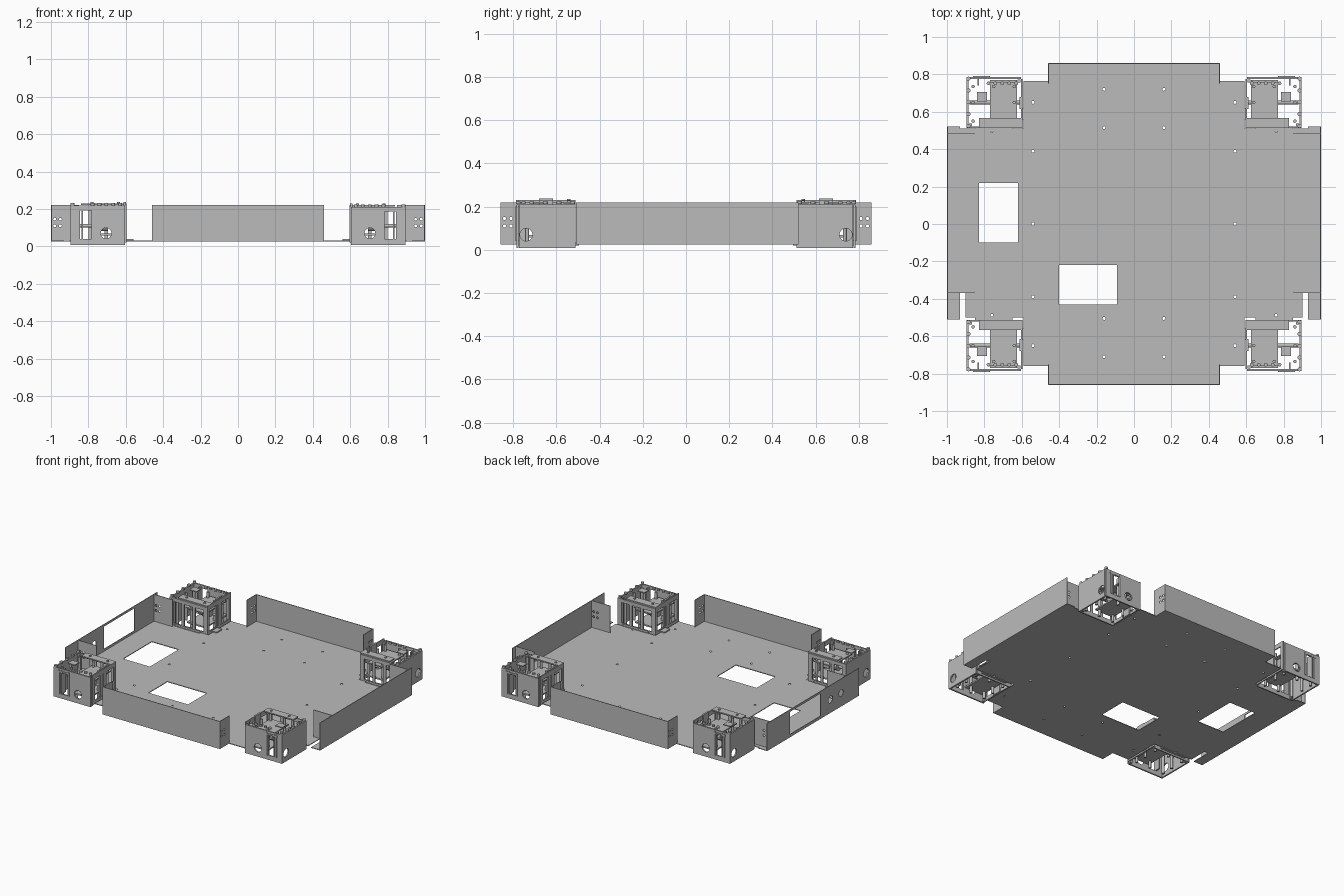
import bpy, bmesh, math
from mathutils import Matrix, Vector

cube = bpy.data.objects.get("Cube")
if cube:
    bpy.data.objects.remove(cube, do_unlink=True)

grey = bpy.data.materials.new("sheet_metal_grey")
grey.use_nodes = True
grey.diffuse_color = (0.5, 0.5, 0.5, 1)
grey.node_tree.nodes["Principled BSDF"].inputs["Base Color"].default_value = (0.5, 0.5, 0.5, 1)

T = 0.005          # sheet thickness
FLOOR = 0.025      # underside of the chassis floor
TOP = 0.22         # top of the chassis walls


def finish(bm, name):
    bmesh.ops.recalc_face_normals(bm, faces=bm.faces)
    mesh = bpy.data.meshes.new(name)
    bm.to_mesh(mesh)
    bm.free()
    mesh.materials.append(grey)
    obj = bpy.data.objects.new(name, mesh)
    bpy.context.collection.objects.link(obj)
    return obj


def add_box(bm, x, y, z):
    size = [abs(r[1] - r[0]) for r in (x, y, z)]
    mid = [(r[0] + r[1]) / 2 for r in (x, y, z)]
    bmesh.ops.create_cube(bm, size=1, matrix=Matrix.Translation(mid) @ Matrix.Diagonal((*size, 1)))


def add_rod(bm, centre, radius, length, axis="z", sides=12):
    turn = {"x": Matrix.Rotation(math.pi / 2, 4, "Y"),
            "y": Matrix.Rotation(math.pi / 2, 4, "X"), "z": Matrix()}[axis]
    bmesh.ops.create_cone(bm, cap_ends=True, segments=sides, radius1=radius, radius2=radius,
                          depth=length, matrix=Matrix.Translation(centre) @ turn)


def build(name, boxes=(), rods=()):
    bm = bmesh.new()
    for b in boxes:
        add_box(bm, *b)
    for r in rods:
        add_rod(bm, *r)
    return finish(bm, name)


def cut(obj, boxes=(), rods=()):
    cutter = build("cutter", boxes, rods)
    cutter.hide_render = True
    mod = obj.modifiers.new("cut", "BOOLEAN")
    mod.operation, mod.solver, mod.object = "DIFFERENCE", "EXACT", cutter
    bpy.context.view_layer.objects.active = obj
    bpy.ops.object.modifier_apply(modifier=mod.name)
    bpy.data.objects.remove(cutter, do_unlink=True)


# Chassis floor: mirrored half outline, extruded
half = [(.46, -.86), (.46, -.76), (.59, -.76), (.59, -.5), (.9, -.5), (.9, -.37), (.93, -.37),
        (.93, -.51), (1, -.51), (1, .52), (.93, .52), (.93, .51), (.59, .51), (.59, .765),
        (.46, .765), (.46, .86)]
outline = half + [(-x, y) for x, y in reversed(half)]
bm = bmesh.new()
face = bm.faces.new([bm.verts.new((x, y, FLOOR)) for x, y in outline])
ext = bmesh.ops.extrude_face_region(bm, geom=[face])
bmesh.ops.translate(bm, vec=(0, 0, T), verts=[v for v in ext["geom"] if isinstance(v, bmesh.types.BMVert)])
floor = finish(bm, "chassis_floor")

# Floor openings and screw holes
spots = [(s * .54, y) for s in (-1, 1) for y in (-.65, -.39, 0, .39, .65)]
spots += [(s * .16, y) for s in (-1, 1) for y in (-.71, -.505, .515, .72)]
spots += [(s * .76, y) for s in (-1, 1) for y in (-.488, .498)]
cut(floor, [((-.83, -.62), (-.1, .22), (0, .1)), ((-.4, -.09), (-.43, -.22), (0, .1))],
    [((x, y, FLOOR), .008, .1) for x, y in spots])

# Front and back walls with end flanges
for s, side in ((-1, "front"), (1, "back")):
    build(side + "_wall", [((-.46, .46), (s * .86, s * (.86 - T)), (FLOOR, TOP))])
    for e, end in ((-1, "right"), (1, "left")):
        flange = build(f"{side}_{end}_flange",
                       [((e * .46, e * (.46 - T)), (s * .856, s * .75), (FLOOR, TOP))])
        cut(flange, (), [((e * .46, s * y, z), .008, .05, "x") for y in (.81, .84) for z in (.11, .145)])

# Side walls with end flanges
for s, side in ((-1, "right"), (1, "left")):
    wall = build(side + "_wall", [((s, s * (1 - T)), (-.51, .52), (FLOOR, TOP))])
    if s < 0:
        cut(wall, [((-1.1, -.9), (-.08, .265), (.045, .205))],
            [((-1, y, .12), .025, .1, "x", 20) for y in (-.19, -.31)])
    for y, end in ((-.37, "front"), (.485, "back")):
        flange = build(f"{side}_{end}_side_flange",
                       [((s * .997, s * .85), (y, y - T if y > 0 else y + T), (FLOOR, TOP))])
        cut(flange, (), [((s * x, y, z), .008, .05, "y") for x in (.95, .98) for z in (.11, .145)])


def drive_unit(sx, sy, label):
    """Open corner housing; coordinates given for the +x +y corner."""
    lift = .008 if sx < 0 else 0

    def box(x, y, z):
        return ([sx * v for v in x], [sy * v for v in y], [v + lift * (v > .1) for v in z])

    def rod(c, r, l, axis="z", sides=12):
        return ((sx * c[0], sy * c[1], c[2] + lift * (c[2] > .2)), r, l, axis, sides)

    def part(name, boxes=(), rods=(), cuts=(), holes=()):
        obj = build(f"{label}_{name}", [box(*b) for b in boxes], [rod(*r) for r in rods])
        if cuts or holes:
            cut(obj, [box(*b) for b in cuts], [rod(*r) for r in holes])

    # outer plates, each with a round port; one has a tall slot
    part("outer_end_plate", [((.605, .895), (.775, .785), (.008, .21))],
         cuts=[((.78, .845), (.7, .9), (.04, .195))],
         holes=[((.705, .78, .07), .029, .1, "y", 24)])
    part("outer_side_plate", [((.885, .895), (.512, .774), (.008, .21))],
         holes=[((.89, .74, .07), .029, .1, "x", 24)])
    # slot surround and latch bars
    part("slot_trim", [((.772, .782), (.78, .79), (.04, .2)), ((.845, .855), (.78, .79), (.04, .2)),
                       ((.77, .86), (.78, .79), (.185, .195)), ((.83, .838), (.74, .79), (.04, .2))])
    # open inner frames
    part("inner_side_frame", [((.597, .605), (.512, .775), (.02, .222))],
         cuts=[((.5, .7), (.535, .63), (.045, .19)), ((.5, .7), (.655, .75), (.045, .19))])
    part("inner_end_frame", [((.606, .884), (.512, .52), (.008, .21))],
         cuts=[((a, a + .065), (.4, .6), (.04, .185)) for a in (.63, .715, .8)])
    # lid, base and their seams
    for name, z in (("base", (0, .01)), ("lid", (.205, .215))):
        part(name, [((.605, .9), (.51, .765), z), ((.785, .885), (.76, .788), z)],
             cuts=[((.59, .84), (.572, .578), (-.1, .4)), ((.845, .851), (.58, .77), (-.1, .4)),
                   ((.78, .84), (.708, .713), (-.1, .4)), ((.78, .84), (.648, .653), (-.1, .4))])
    part("lid_tabs", [((.6, .612), (.615, .68), (.02, .23)), ((.605, .83), (.512, .568), (.214, .222)),
                      ((.785, .84), (.656, .705), (.214, .221))])
    # screw heads along two edges
    part("screws", (), [((.885, .525 + .063 * i, .217), .011, .012) for i in range(5)]
         + [((.63 + .037 * i, .752, .217), .01, .012) for i in range(5)]
         + [((x, .542, .224), .008, .008) for x in (.64, .78)])
    # inner mechanism: posts, shelf, shaft and motor
    part("posts", [((.606, .622), (.757, .773), (.01, .205)), ((.867, .883), (.522, .538), (.01, .205))],
         [((x, y, .108), .009, .195) for x in (.64, .75, .86) for y in (.55, .65, .735)
          if not (x == .75 and y == .65)])
    part("shelf", [((.625, .77), (.53, .77), (.058, .068)), ((.625, .77), (.53, .76), (.15, .158))])
    part("shaft", (), [((.745, .65, .11), .01, .27, "x")])
    part("motor", [((.65, .7), (.6, .7), (.1, .15))], [((.72, .65, .115), .034, .05, "x", 16)])
    # lug joining the housing to the chassis
    part("mounting_lug", [((.56, .6), (.56, .62), (.03, .038)), ((.65, .85), (.495, .515), (.02, .035))])


for sx, a in ((-1, "right"), (1, "left")):
    for sy, b in ((-1, "front"), (1, "back")):
        drive_unit(sx, sy, f"{b}_{a}_unit")
